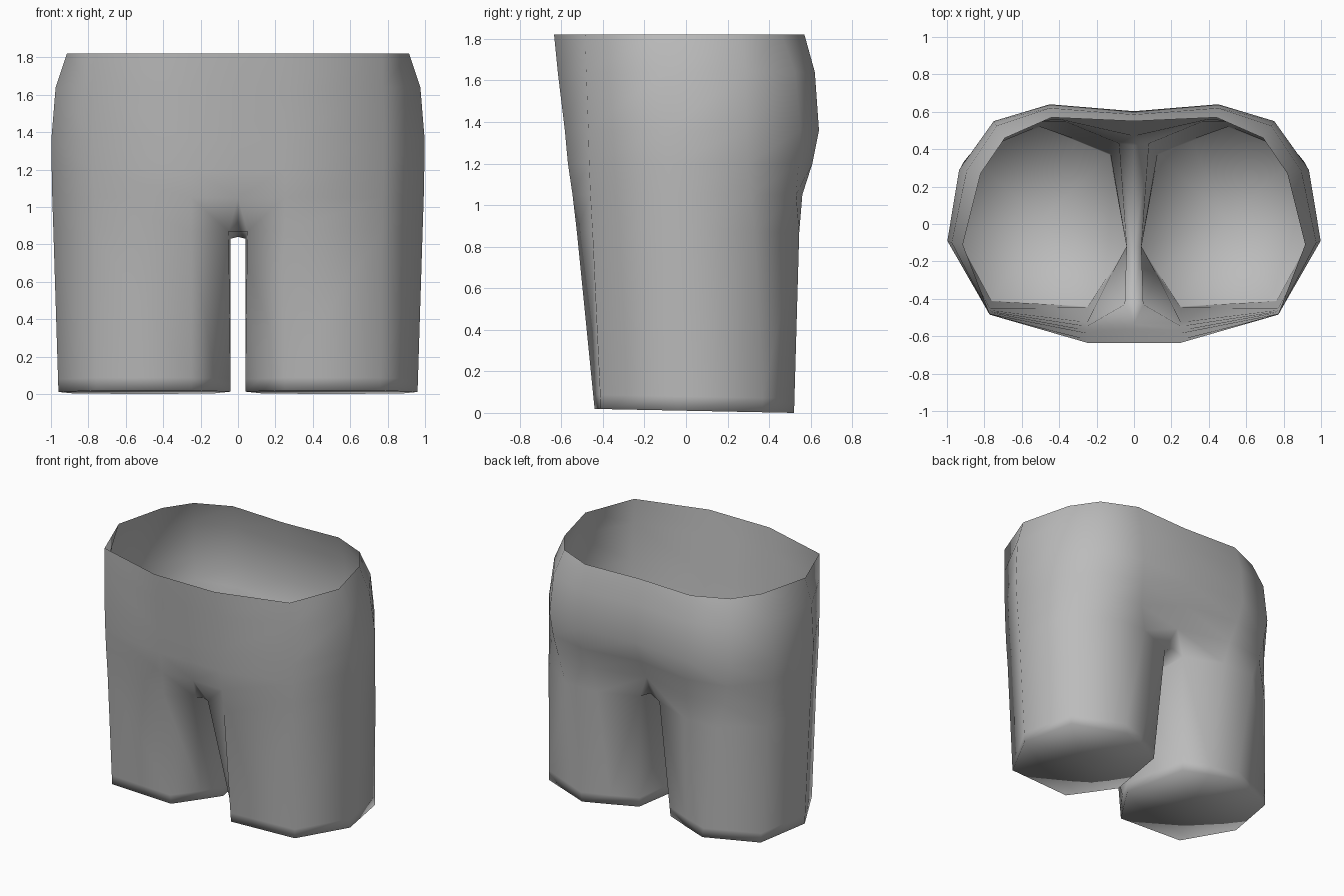
import bpy, bmesh
from mathutils import Vector

cube = bpy.data.objects.get("Cube")
if cube:
    bpy.data.objects.remove(cube)

# Grey cloth
cloth = bpy.data.materials.new("grey_cloth")
cloth.use_nodes = True
GREY = (0.5, 0.5, 0.5, 1)
cloth.diffuse_color = GREY
cloth.node_tree.nodes["Principled BSDF"].inputs["Base Color"].default_value = GREY


def ring(z, outline):
    return [Vector((x, y, z)) for x, y in outline]


def blend(upper, lower, z, amount):
    """Ring between two others, moved to a given height."""
    mixed = [a.lerp(b, amount) for a, b in zip(upper, lower)]
    for point in mixed:
        point.z = z
    return mixed


# Half outlines of the body, from centre front round the side to centre back
waist = ring(1.82, [(0, -.635), (.25, -.635), (.77, -.485), (.915, -.11),
                    (.82, .27), (.69, .46), (.44, .57), (0, .55)])
upper_hip = ring(1.64, [(0, -.617), (.25, -.617), (.775, -.48), (.975, -.1),
                        (.895, .285), (.735, .525), (.45, .62), (0, .585)])
hip = ring(1.36, [(0, -.58), (.25, -.583), (.78, -.47), (.998, -.09),
                  (.935, .29), (.75, .55), (.45, .64), (0, .603)])
fold = ring(1.05, [(0, -.535), (.25, -.546), (.775, -.46), (.993, -.075),
                   (.922, .31), (.69, .53), (.4, .56), (0, .47)])
body_rings = [waist, upper_hip, hip, blend(hip, fold, 1.2, .4), fold]

# Closed leg outlines: inner front, front, side, back, inner back, inner middle
thigh = ring(.87, [(.05, -.43), (.25, -.525), (.77, -.45), (.987, -.065),
                   (.912, .33), (.62, .545), (.36, .545), (.08, .43), (.04, -.12)])
hem = ring(0, [(.13, -.26), (.25, -.44), (.76, -.41), (.96, -.04),
               (.88, .37), (.5, .52), (.31, .445), (.13, .37), (.04, -.12)])
for point in hem:
    point.z = (.52 - point.y) * .02
cuff = [a.lerp(b, .92) for a, b in zip(thigh, hem)]

bm = bmesh.new()


def add(points):
    return [bm.verts.new(p) for p in points]


def bridge(upper, lower, closed=False):
    count = len(upper)
    for i in range(count if closed else count - 1):
        j = (i + 1) % count
        bm.faces.new((lower[i], lower[j], upper[j], upper[i]))


# Body
loops = [add(r) for r in body_rings]
for upper, lower in zip(loops, loops[1:]):
    bridge(upper, lower)

# Leg with closed hem
top, low, bottom = add(thigh), add(cuff), add(hem)
bridge(loops[-1], top[:-1])
bridge(top, low, closed=True)
bridge(low, bottom, closed=True)
cap = bm.faces.new(bottom[::-1])
bmesh.ops.poke(bm, faces=[cap])

# Crotch strip
front, middle, back = add([Vector((0, -.41, .87)), Vector((0, -.12, .84)),
                           Vector((0, .42, .91))])
top[-1].co.z = .83
bm.faces.new((front, top[0], loops[-1][0]))
bm.faces.new((top[-2], back, loops[-1][-1]))
bm.faces.new((front, middle, top[-1], top[0]))
bm.faces.new((middle, back, top[-2], top[-1]))

for face in bm.faces:
    face.smooth = True
mesh = bpy.data.meshes.new("shorts")
bm.to_mesh(mesh)
bm.free()
mesh.materials.append(cloth)
shorts = bpy.data.objects.new("shorts", mesh)
bpy.context.collection.objects.link(shorts)

# Other half
mirror = shorts.modifiers.new("mirror", 'MIRROR')
mirror.use_clip = True
mirror.merge_threshold = 0.001
